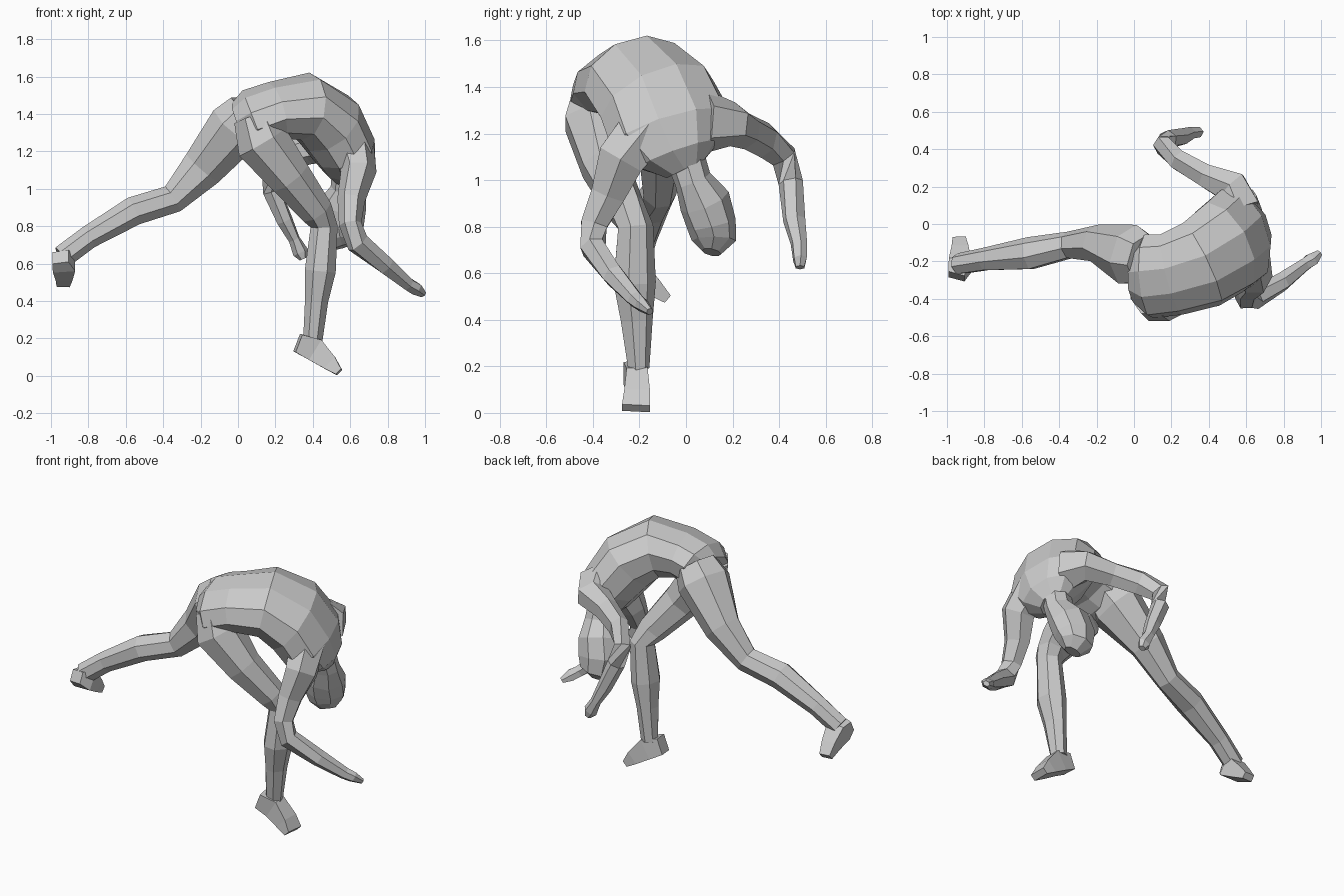
import bpy, bmesh, math
from mathutils import Vector


def loft(name, side, rings, n=7, box=False):
    """Faceted tube through rings (x, y, z, half width, half thickness); width runs along side."""
    bm = bmesh.new()
    pts = [Vector(r[:3]) for r in rings]
    loops = []
    for i, r in enumerate(rings):
        t = (pts[min(i + 1, len(pts) - 1)] - pts[max(i - 1, 0)]).normalized()
        s = Vector(side)
        u = (s - t * s.dot(t)).normalized()
        v = t.cross(u)
        k = 1.414 if box else 1.06
        off = 0.5 if box else 0
        ang = [2 * math.pi * (j + off) / n for j in range(n)]
        loops.append([bm.verts.new(pts[i] + u * (r[3] * k * math.cos(a)) + v * (r[4] * k * math.sin(a)))
                      for a in ang])
    for a, b in zip(loops, loops[1:]):
        for j in range(n):
            bm.faces.new((a[j], a[(j + 1) % n], b[(j + 1) % n], b[j]))
    bm.faces.new(loops[0][::-1])
    bm.faces.new(loops[-1])
    bmesh.ops.recalc_face_normals(bm, faces=bm.faces)
    me = bpy.data.meshes.new(name)
    bm.to_mesh(me)
    bm.free()
    ob = bpy.data.objects.new(name, me)
    bpy.context.collection.objects.link(ob)
    return ob


# Torso, bent over from the pelvis to the neck
loft("torso", (-.25, .9, .2), [
    (.02, -.27, 1.35, .15, .11), (.08, -.28, 1.38, .22, .14), (.2, -.27, 1.42, .215, .14),
    (.36, -.215, 1.44, .235, .17), (.485, -.125, 1.35, .255, .18), (.565, -.06, 1.21, .265, .16),
    (.595, -.03, 1.11, .18, .13), (.595, .0, 1.05, .09, .08)], 10)

# Neck and hanging head
loft("head", (0, 1, 0), [
    (.59, -.01, 1.12, .08, .08), (.59, .03, 1.0, .075, .09), (.56, .08, .91, .105, .12),
    (.54, .11, .81, .1, .125), (.545, .12, .74, .09, .1), (.56, .11, .69, .04, .05)], 8)

# Supporting leg and its foot
loft("right_leg", (0, 1, 0), [
    (.09, -.37, 1.38, .115, .11), (.13, -.385, 1.25, .14, .14), (.28, -.35, 1.06, .1, .11),
    (.42, -.26, .88, .08, .085), (.46, -.22, .8, .075, .07), (.44, -.225, .56, .09, .08),
    (.42, -.215, .4, .068, .06), (.4, -.205, .19, .045, .05)])
loft("right_foot", (0, 1, 0), [
    (.32, -.225, .175, .045, .05), (.41, -.21, .14, .045, .063),
    (.49, -.21, .07, .055, .042), (.54, -.215, .02, .06, .02)], 4, True)

# Leg stretched backward and its foot
loft("left_leg", (0, 1, 0), [
    (.06, -.19, 1.41, .13, .12), (-.01, -.17, 1.33, .16, .145), (-.19, -.105, 1.11, .098, .11),
    (-.35, -.115, .945, .07, .075), (-.56, -.16, .88, .085, .075), (-.8, -.19, .74, .06, .06),
    (-.94, -.215, .635, .055, .06)])
loft("left_foot", (1, 0, 0), [
    (-.95, -.28, .635, .045, .035), (-.93, -.22, .605, .06, .06),
    (-.93, -.14, .54, .045, .04), (-.935, -.08, .49, .035, .02)], 4, True)

# Arm reaching forward
loft("right_arm", (1, 0, 0), [
    (.61, -.16, 1.24, .11, .12), (.645, -.28, 1.09, .09, .11), (.605, -.335, .94, .07, .08),
    (.6, -.395, .81, .057, .062), (.64, -.4, .71, .06, .055), (.79, -.31, .59, .05, .048),
    (.91, -.22, .49, .035, .035), (.95, -.19, .465, .04, .03), (.99, -.155, .435, .02, .015)], 6)

# Arm swung back with the forearm hanging
loft("left_arm", (0, 0, 1), [
    (.56, .08, 1.25, .13, .12), (.52, .2, 1.24, .09, .095), (.38, .26, 1.21, .075, .065),
    (.24, .34, 1.17, .075, .057), (.155, .42, 1.1, .06, .05), (.18, .45, .99, .05, .05),
    (.25, .465, .83, .042, .047), (.3, .485, .73, .03, .035), (.335, .49, .66, .04, .03),
    (.35, .49, .625, .02, .02)], 6)
